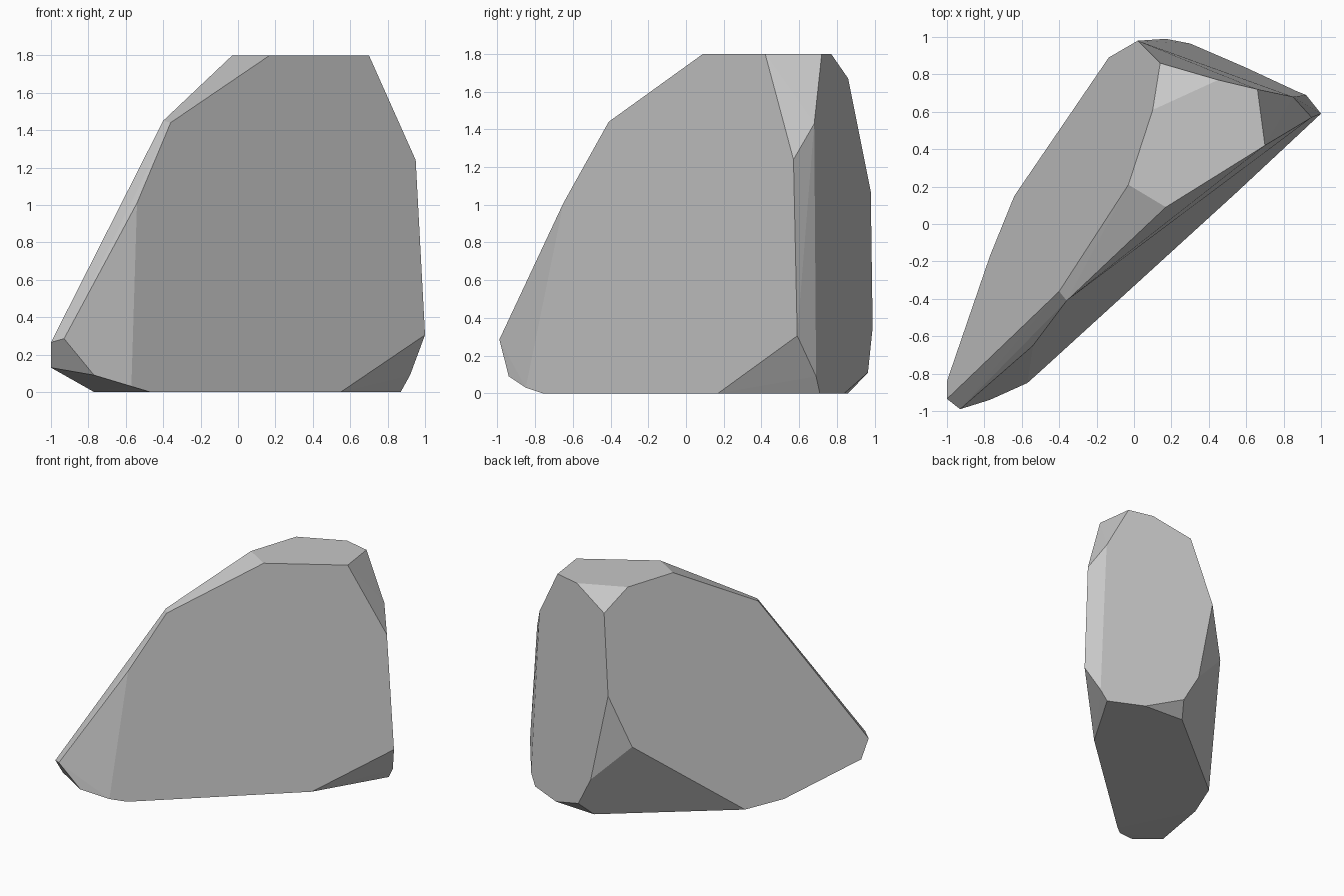
import bpy
import bmesh
from math import radians
from mathutils import Vector

default_cube = bpy.data.objects.get("Cube")
if default_cube:
    bpy.data.objects.remove(default_cube, do_unlink=True)


def make_material(name, colour):
    material = bpy.data.materials.new(name)
    material.use_nodes = True
    material.diffuse_color = colour
    shader = material.node_tree.nodes["Principled BSDF"]
    shader.inputs["Base Color"].default_value = colour
    shader.inputs["Roughness"].default_value = 0.9
    return material


def fan_facet(bm, outline):
    """Replace the hull faces inside an outline by a fan from its first corner."""
    inside = [f for f in bm.faces if set(f.verts) <= set(outline)]
    bmesh.ops.delete(bm, geom=inside, context="FACES")
    for a, b in zip(outline[1:], outline[2:]):
        bm.faces.new((outline[0], a, b))


def facet_normals(bm, facets):
    """Give every face of one broad facet the same normal, so it shades flat."""
    normals = {f: f.normal.copy() for f in bm.faces}
    for outline in facets:
        members = [f for f in bm.faces if set(f.verts) <= set(outline)]
        total = sum((f.normal * f.calc_area() for f in members), Vector())
        normals.update((f, total.normalized()) for f in members)
    return [normals[f] for f in bm.faces for _ in f.loops]


def make_chiselled_stone(name, corner_groups, fanned, broad, material):
    bm = bmesh.new()
    corners = {c: bm.verts.new(c) for group in corner_groups for c in group}
    bmesh.ops.convex_hull(bm, input=bm.verts[:])
    fanned = [[corners[c] for c in outline] for outline in fanned]
    broad = [[corners[c] for c in outline] for outline in broad]
    for outline in fanned:
        fan_facet(bm, outline)
    bmesh.ops.dissolve_limit(bm, angle_limit=radians(1),
                             verts=[], edges=bm.edges[:])
    bmesh.ops.recalc_face_normals(bm, faces=bm.faces[:])
    bm.normal_update()
    for face in bm.faces:
        face.smooth = True
    normals = facet_normals(bm, fanned + broad)
    mesh = bpy.data.meshes.new(name)
    bm.to_mesh(mesh)
    bm.free()
    mesh.normals_split_custom_set(normals)
    mesh.materials.append(material)
    stone = bpy.data.objects.new(name, mesh)
    bpy.context.collection.objects.link(stone)


# Flat crown on top
crown = [(.17, .09, 1.8), (.7, .42, 1.8), (.66, .72, 1.8),
         (.45, .77, 1.8), (.1, .61, 1.8), (-.03, .21, 1.8)]

# Sloping ridge running down to the low front tip
ridge = [(-.36, -.41, 1.44), (-.4, -.36, 1.45), (-.54, -.65, 1.01)]
tip = [(-.93, -.99, .285), (-1, -.935, .265), (-1, -.84, .13),
       (-.77, -.94, .09), (-.57, -.85, .03)]

# Narrow upright end on the left
left_end = [(.95, .57, 1.24), (.85, .68, 1.43), (1, .59, .305),
            (.92, .69, .09)]

# Back corner with its chipped lower edge
back_corner = [(.14, .86, 1.67), (.02, .98, 1.07), (-.135, .89, .66),
               (.17, .99, .35), (.3, .965, .11)]

# Flat base resting on the ground
base = [(-.47, -.76, 0), (.55, .17, 0), (.87, .71, 0), (.59, .84, 0),
        (.23, .86, 0), (-.64, .15, 0), (-.77, -.17, 0)]

# Broad facets: the slightly hollow front, the back and the right side
front_facet = [ridge[0], crown[0], crown[1], left_end[0], left_end[2],
               base[1], base[0], tip[4], ridge[2]]
back_facet = [back_corner[1], back_corner[3], back_corner[4], base[3],
              base[2], left_end[3], left_end[1], crown[2], crown[3],
              back_corner[0]]
right_facet = [tip[1], ridge[1], crown[5], crown[4], *back_corner[:3],
               base[5], base[6], tip[2]]

grey_stone = make_material("grey_stone", (.57, .57, .57, 1))
make_chiselled_stone("boulder",
                     [crown, ridge, tip, left_end, back_corner, base],
                     [front_facet, back_facet], [right_facet], grey_stone)
